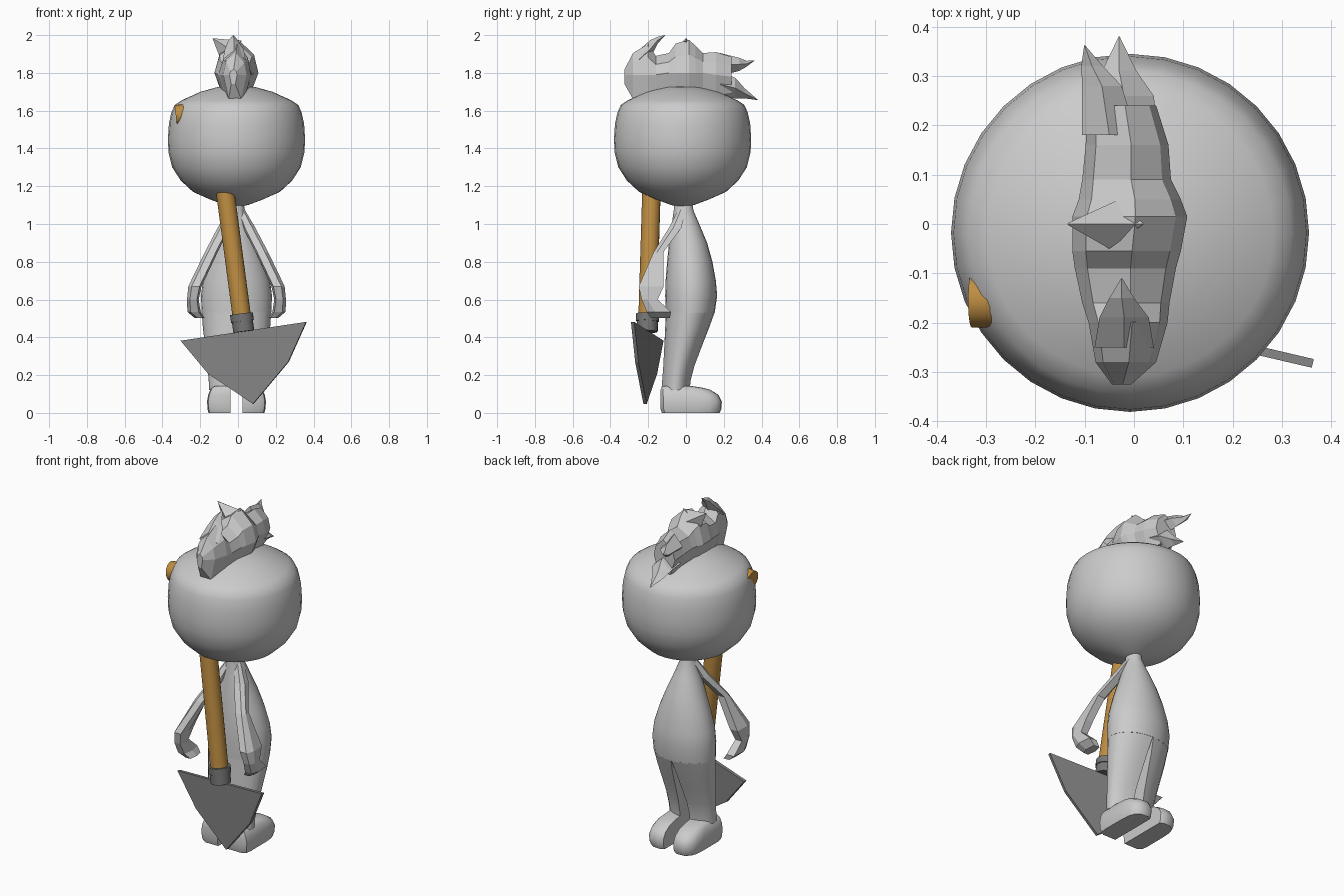
import bpy, bmesh, math
from mathutils import Vector

CX, CY = -0.008, -0.018   # symmetry axis of the figure


def material(name, rgb):
    m = bpy.data.materials.new(name)
    m.diffuse_color = (*rgb, 1)
    return m


GREY = material("light grey", (0.60, 0.60, 0.60))
WOOD = material("wood", (0.52, 0.27, 0.055))
STEEL = material("steel", (0.23, 0.23, 0.23))
COLLAR = material("dark steel", (0.18, 0.18, 0.18))


def loft(name, rings, mat, smooth=None, mirror=False):
    """Skin a list of equal rings and cap the ends; optionally mirror across CX."""
    bm = bmesh.new()
    for side in ((1, -1) if mirror else (1,)):
        vs = [[bm.verts.new(((p[0] - CX) * side + CX, p[1], p[2])) for p in r] for r in rings]
        n = len(vs[0])
        for a, b in zip(vs, vs[1:]):
            for i in range(n):
                j = (i + 1) % n
                bm.faces.new((a[i], a[j], b[j], b[i]))
        bm.faces.new(vs[0])
        bm.faces.new(vs[-1])
    bmesh.ops.remove_doubles(bm, verts=bm.verts, dist=0.0002)
    bmesh.ops.recalc_face_normals(bm, faces=bm.faces)
    me = bpy.data.meshes.new(name)
    bm.to_mesh(me)
    bm.free()
    me.materials.append(mat)
    ob = bpy.data.objects.new(name, me)
    bpy.context.collection.objects.link(ob)
    if smooth:
        bpy.ops.object.select_all(action='DESELECT')
        ob.select_set(True)
        bpy.context.view_layer.objects.active = ob
        bpy.ops.object.shade_smooth_by_angle(angle=math.radians(smooth))
    return ob


def ellipse(cx, cy, z, rx, ry, n):
    return [(cx + rx * math.cos(2 * math.pi * i / n), cy + ry * math.sin(2 * math.pi * i / n), z)
            for i in range(n)]


def rod(name, a, b, r, mat, n=20):
    a, b = Vector(a), Vector(b)
    q = (b - a).to_track_quat('Z', 'Y')
    rings = [[c + q @ Vector(p) for p in ellipse(0, 0, 0, r, r, n)] for c in (a, b)]
    return loft(name, rings, mat, 40)


# Head: turned profile with a crease near the crown
HEAD = [(.005, 1.09), (.06, 1.10), (.14, 1.13), (.23, 1.17), (.295, 1.23), (.34, 1.30),
        (.36, 1.38), (.363, 1.45), (.358, 1.53), (.345, 1.59), (.327, 1.63),
        (.29, 1.655), (.19, 1.70), (.10, 1.725), (.005, 1.735)]
loft("head", [ellipse(CX, CY, z, r, r, 32) for r, z in HEAD], GREY, 35)

# Torso: z, half width, back y, front y
TORSO = [(1.13, .035, -.06, .03), (1.07, .045, -.065, .04), (1.0, .07, -.075, .07),
         (.9, .11, -.09, .112), (.8, .148, -.10, .14), (.7, .178, -.108, .158),
         (.62, .188, -.11, .165), (.53, .184, -.108, .152)]
loft("torso", [ellipse(CX, (a + b) / 2, z, rx, (b - a) / 2, 24) for z, rx, a, b in TORSO], GREY, 35)

# Legs: half ellipses with a flat inner side, slit widening downward
LEG = [(.535, .184, -.108, .153, .001), (.45, .178, -.11, .122, .012), (.35, .166, -.115, .083, .02),
       (.25, .154, -.12, .045, .028), (.17, .147, -.126, .024, .032), (.12, .145, -.13, .02, .032)]
rings = []
for z, rx, a, b, g in LEG:
    angs = [-math.pi / 2 + math.pi * i / 10 for i in range(11)]
    rings.append([(CX + max(g, rx * math.cos(t)), (a + b) / 2 + (b - a) / 2 * math.sin(t), z)
                  for t in angs])
    # collapse the ends onto the flat inner plane
    rings[-1][0] = (CX + g, a, z)
    rings[-1][-1] = (CX + g, b, z)
loft("legs", rings, GREY, 40, True)

# Shoes: stacked footprints, z, outer x, toe y, heel y
SHOE = [(0, .148, .178, -.128), (.02, .153, .187, -.134), (.06, .156, .19, -.136),
        (.095, .15, .172, -.136), (.122, .139, .13, -.134), (.135, .128, .08, -.128),
        (.142, .115, .03, -.12)]
PLAN = [(0, 0), (.75, 0), (.95, .05), (1, .16), (1, .62), (.97, .8), (.85, .92), (.6, .99), (.2, 1), (0, .96)]
loft("shoes", [[(CX + .033 + u * (ox - .033), heel + v * (toe - heel), z) for u, v in PLAN]
               for z, ox, toe, heel in SHOE], GREY, 35, True)

# Arms: z, inner x, outer x, y low, y high; the hand curls back at the bottom
ARM = [(1.09, .0, .035, -.035, .005), (.98, .035, .10, -.09, -.025), (.85, .10, .168, -.172, -.12),
       (.67, .185, .255, -.25, -.118), (.60, .20, .262, -.235, -.15),
       (.535, .19, .26, -.208, -.08), (.503, .17, .222, -.185, -.085)]
rings = []
for z, x0, x1, y0, y1 in ARM:
    w, d = x1 - x0, y1 - y0
    rings.append([(CX + x0 + u * w, y0 + v * d, z) for u, v in
                  ((.15, 0), (.75, 0), (1, .35), (.9, 1), (.2, 1), (0, .5))])
loft("arms", rings, GREY, None, True)

# Hair crest: y, left x, right x, bottom z, widest z, top z
CREST = [(-.325, -.045, -.005, 1.74, 1.79, 1.82), (-.28, -.078, .045, 1.66, 1.79, 1.905),
         (-.2, -.092, .068, 1.66, 1.79, 1.955), (-.16, -.105, .072, 1.66, 1.79, 1.89),
         (-.09, -.12, .085, 1.66, 1.8, 1.905), (-.055, -.125, .095, 1.66, 1.8, 1.955),
         (.015, -.125, .108, 1.66, 1.8, 1.975), (.05, -.112, .095, 1.66, 1.8, 1.945),
         (.09, -.105, .075, 1.66, 1.8, 1.905), (.16, -.098, .07, 1.68, 1.79, 1.91),
         (.24, -.095, .045, 1.69, 1.78, 1.885)]
rings = []
for y, x0, x1, zb, zm, zt in CREST:
    c, h = (x0 + x1) / 2, (x1 - x0) / 2
    rings.append([(c - .55 * h, y, zb), (c + .55 * h, y, zb), (x1, y, zm), (c + .8 * h, y, zm + .55 * (zt - zm)),
                  (c + .1 * h, y, zt), (c - .75 * h, y, zm + .6 * (zt - zm)), (x0, y, zm)])
loft("hair_crest", rings, GREY)


# Hair tips: diamond sections (x, y, z, half width, half height) shrinking to a point
def lock(name, secs):
    loft(name, [[(x - w, y, z), (x, y, z - h), (x + w, y, z), (x, y, z + h)]
                for x, y, z, w, h in secs], GREY)


lock("front_curl", [(-.02, -.25, 1.87, .06, .05), (-.02, -.19, 1.925, .05, .048),
                    (-.025, -.15, 1.973, .025, .018), (-.025, -.11, 2.0, .001, .001)])
lock("upper_back_lock", [(-.05, .18, 1.845, .055, .06), (-.065, .28, 1.845, .04, .035),
                         (-.085, .32, 1.848, .022, .016), (-.1, .362, 1.865, .001, .001)])
lock("lower_back_lock", [(-.02, .18, 1.74, .07, .065), (-.02, .26, 1.72, .06, .055),
                         (-.03, .31, 1.692, .035, .027), (-.03, .38, 1.657, .001, .001)])
loft("side_spike", [[(-.05, -.05, 1.93), (.02, 0, 1.97), (-.03, .05, 1.92), (-.095, 0, 1.88)],
                    [(-.134, -.002, 1.983), (-.133, 0, 1.983), (-.134, .002, 1.983), (-.135, 0, 1.982)]], GREY)

# Spade: tilted shaft, cross grip mostly hidden by the head, collar and blade
TOP, LOW = Vector((-.123, -.17, 1.59)), Vector((.024, -.204, .48))
axis = (LOW - TOP).normalized()
rod("shaft", TOP, LOW, .049, WOOD)
side = Vector((.99, 0, .132)).normalized()
grip = Vector((-.121, -.155, 1.602))
rod("cross_grip", grip - side * .21, grip + side * .21, .055, WOOD)
rod("upper_collar", LOW - axis * .045, LOW - axis * .005, .061, COLLAR)
rod("lower_collar", LOW - axis * .006, LOW + axis * .05, .056, COLLAR)

v = Vector((.334, -.078, .05)).normalized()
normal = axis.cross(v).normalized() * .009
mid = Vector((.03, -.205, .432))
OUTLINE = [(-.345, 0), (.345, 0), (.22, .195), (0, .388), (-.22, .195)]
loft("blade", [[mid + v * a + axis * b + normal * s for a, b in OUTLINE] for s in (-1, 1)], STEEL)
